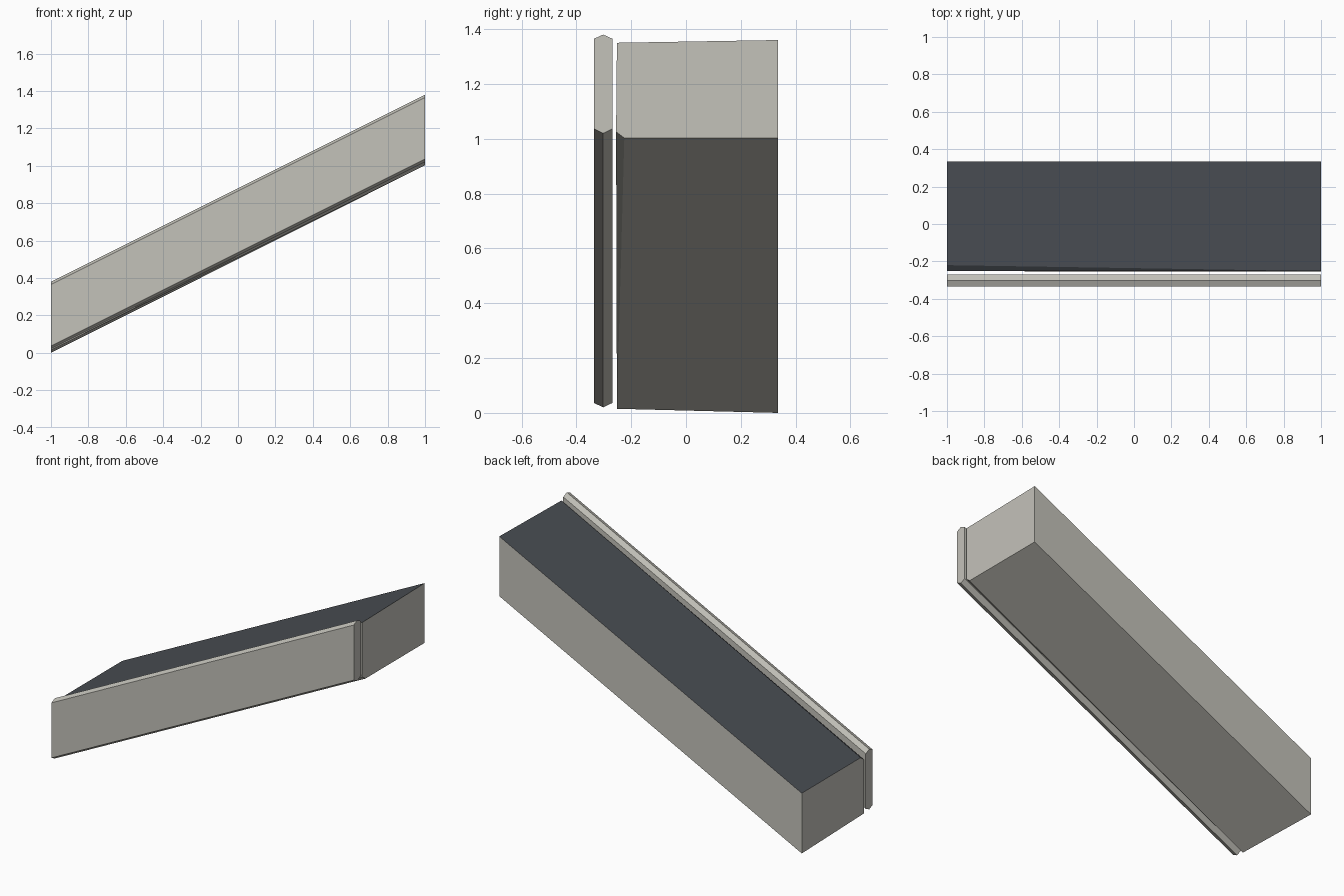
import bpy
import bmesh

cube = bpy.data.objects.get("Cube")
if cube:
    bpy.data.objects.remove(cube, do_unlink=True)


def make_material(name, color):
    mat = bpy.data.materials.new(name)
    mat.use_nodes = True
    mat.diffuse_color = (*color, 1)
    mat.node_tree.nodes["Principled BSDF"].inputs["Base Color"].default_value = (*color, 1)
    return mat


concrete = make_material("concrete", (0.55, 0.54, 0.49))
asphalt = make_material("asphalt", (0.068, 0.076, 0.088))


def loft(name, low_end, high_end, materials, top_index=0):
    """Join a (y, z) section at x = -1 to a matching one at x = 1."""
    bm = bmesh.new()
    low = [bm.verts.new((-1, y, z)) for y, z in low_end]
    high = [bm.verts.new((1, y, z)) for y, z in high_end]
    n = len(low)
    bm.faces.new(low)
    bm.faces.new(high[::-1])
    for i in range(n):
        j = (i + 1) % n
        bm.faces.new((low[i], high[i], high[j], low[j]))
    bmesh.ops.remove_doubles(bm, verts=bm.verts[:], dist=0.0001)
    bmesh.ops.recalc_face_normals(bm, faces=bm.faces[:])
    for face in bm.faces:
        face.material_index = top_index if face.normal.z > 0.3 else 0
    mesh = bpy.data.meshes.new(name)
    bm.to_mesh(mesh)
    bm.free()
    for mat in materials:
        mesh.materials.append(mat)
    obj = bpy.data.objects.new(name, mesh)
    bpy.context.collection.objects.link(obj)
    return obj


# Sloping roadway: its near top edge is bevelled at the low end and
# its near bottom edge at the high end, each fading out along the slope
loft("ramp_roadway",
     [(0.335, 0), (0.335, 0.36), (-0.22, 0.36), (-0.252, 0.337), (-0.252, 0.015), (-0.252, 0.015)],
     [(0.335, 1.003), (0.335, 1.36), (-0.252, 1.35), (-0.252, 1.35), (-0.255, 1.025), (-0.225, 1.003)],
     [concrete, asphalt], top_index=1)

# Side barrier with peaked top and bottom
barrier = [(-0.335, 0.036), (-0.335, 0.365), (-0.302, 0.38),
           (-0.269, 0.365), (-0.269, 0.036), (-0.302, 0.02)]
loft("side_barrier", barrier, [(y, z + 1) for y, z in barrier], [concrete])
